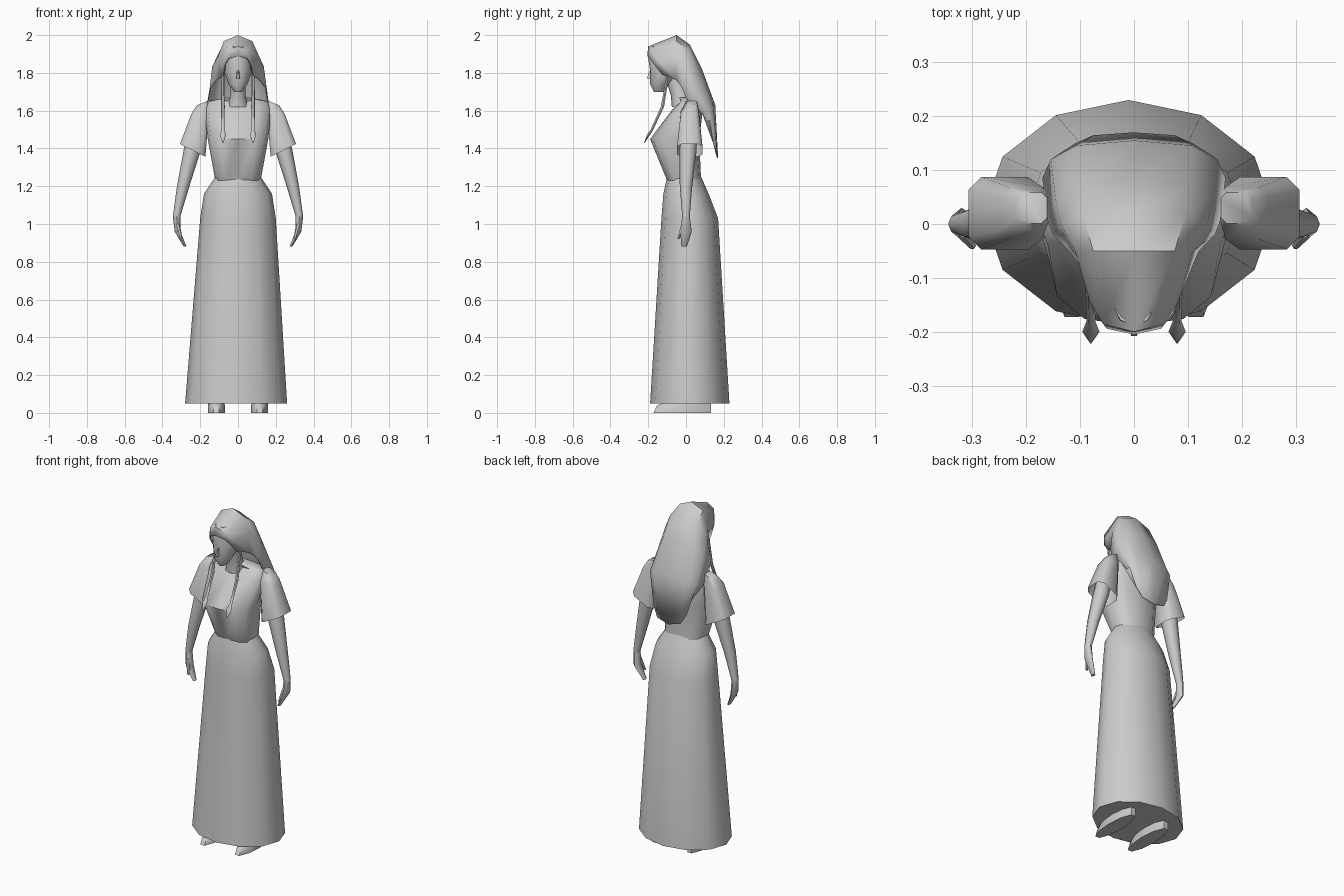
import bpy
import bmesh
import math

if "Cube" in bpy.data.objects:
    bpy.data.objects.remove(bpy.data.objects["Cube"], do_unlink=True)

clay = bpy.data.materials.new("plain grey")
clay.use_nodes = True
grey = (.6, .6, .6, 1)
clay.diffuse_color = grey
clay.node_tree.nodes["Principled BSDF"].inputs["Base Color"].default_value = grey


def finish(bm, name):
    """Turn a bmesh into a smooth object that keeps its sharp edges."""
    bmesh.ops.recalc_face_normals(bm, faces=bm.faces)
    mesh = bpy.data.meshes.new(name)
    bm.to_mesh(mesh)
    bm.free()
    mesh.materials.append(clay)
    obj = bpy.data.objects.new(name, mesh)
    bpy.context.collection.objects.link(obj)
    bpy.ops.object.select_all(action="DESELECT")
    obj.select_set(True)
    bpy.context.view_layer.objects.active = obj
    bpy.ops.object.shade_smooth_by_angle(angle=math.radians(50))
    return obj


def bridge(bm, rows, closed):
    """Join neighbouring rows of vertices with quads."""
    for low, high in zip(rows, rows[1:]):
        count = len(low)
        for i in range(count if closed else count - 1):
            j = (i + 1) % count
            bm.faces.new((low[i], low[j], high[j], high[i]))


def ring(z, wide, deep=None, x=0, y=0, tilt=0):
    """Cross-section with half width and half depth; round unless deep is given."""
    return z, wide, deep or wide, x, y, tilt


def rounded(value, power):
    return math.copysign(abs(value) ** (2 / power), value)


def loft(name, rings, sides=12, power=2, side=1, open_base=False):
    """Skin a stack of cross-sections; a higher power makes them squarer."""
    bm = bmesh.new()
    rows = []
    for z, wide, deep, x, y, tilt in rings:
        row = []
        for i in range(sides):
            angle = math.tau * (i + (power > 3) / 2) / sides
            across = wide * rounded(math.cos(angle), power)
            along = deep * rounded(math.sin(angle), power)
            row.append(bm.verts.new((side * (x + across), y + along, z + tilt * across)))
        rows.append(row)
    bridge(bm, rows, closed=True)
    if not open_base:
        bm.faces.new(rows[0])
    bm.faces.new(rows[-1])
    return finish(bm, name)


def pair(name, rings, **options):
    for label, side in (("left", 1), ("right", -1)):
        loft(label + "_" + name, rings, side=side, **options)


# Long skirt, gathered at the waist
loft("skirt", [
    ring(z=.05, wide=.27, deep=.21, x=-.01, y=.02),
    ring(z=1.03, wide=.2, deep=.15, y=.02),
    ring(z=1.16, wide=.18, deep=.12),
    ring(z=1.25, wide=.12, deep=.09, y=-.01),
])

# Fitted bodice with a forward bust and square shoulders
loft("bodice", [
    ring(z=1.23, wide=.12, deep=.09, y=-.01),
    ring(z=1.45, wide=.16, deep=.13, y=-.06),
    ring(z=1.61, wide=.18, deep=.08, y=.01),
    ring(z=1.65, wide=.16, deep=.05, y=.02),
    ring(z=1.67, wide=.06, deep=.04),
], power=2.5)

# Flared short sleeves, open at the cuff
pair("sleeve", [
    ring(z=1.39, wide=.07, x=.24, y=.02, tilt=.5),
    ring(z=1.59, wide=.05, x=.2, y=.02, tilt=-.2),
    ring(z=1.64, wide=.03, x=.19, y=.03, tilt=-.4),
], sides=8, power=4, open_base=True)

# Bare arms narrowing to the wrist
pair("arm", [
    ring(z=1.04, wide=.02, x=.325),
    ring(z=1.2, wide=.033, x=.29),
    ring(z=1.38, wide=.045, x=.245, y=.01),
    ring(z=1.55, wide=.045, x=.21, y=.02),
], sides=8)

# Flat hands with the fingers curling inwards, and a short thumb
pair("hand", [
    ring(z=.88, wide=.008, deep=.015, x=.28, y=-.01),
    ring(z=.96, wide=.015, deep=.03, x=.32),
    ring(z=1.04, wide=.02, x=.325),
], sides=8)
pair("thumb", [
    ring(z=.92, wide=.007, x=.3, y=-.04),
    ring(z=1, wide=.012, x=.32, y=-.015),
], sides=6)

# Neck and face
loft("neck", [
    ring(z=1.62, wide=.06, y=-.015),
    ring(z=1.68, wide=.04, deep=.05, y=-.03),
    ring(z=1.78, wide=.04, deep=.05, y=-.06),
], sides=8)
loft("head", [
    ring(z=1.7, wide=.02, deep=.03, y=-.14),
    ring(z=1.74, wide=.05, y=-.14),
    ring(z=1.81, wide=.075, deep=.09, y=-.1),
    ring(z=1.88, wide=.075, deep=.1, y=-.1),
    ring(z=1.94, wide=.05, deep=.09, y=-.1),
])
loft("nose", [
    ring(z=1.77, wide=.01, deep=.015, y=-.195),
    ring(z=1.82, wide=.005, y=-.185),
], sides=6)


# Long hair: curved rows from the forehead over the crown to the pointed tip
def hair_row(y, z, wide, sweep, drop):
    """Arc whose ends move by sweep in depth and by drop in height."""
    row = []
    for step in range(-3, 4):
        angle = math.pi / 6 * step
        fall = 1 - math.cos(angle)
        row.append((wide * rounded(math.sin(angle), 3), y + sweep * fall, z - drop * fall))
    return row


hair_rows = [
    hair_row(y=-.205, z=1.89, wide=.08, sweep=.08, drop=.1),
    hair_row(y=-.2, z=1.94, wide=.09, sweep=.11, drop=.16),
    hair_row(y=-.05, z=2, wide=.12, sweep=0, drop=.24),
    hair_row(y=.02, z=1.95, wide=.15, sweep=-.04, drop=.23),
    hair_row(y=.085, z=1.82, wide=.16, sweep=-.08, drop=.16),
    hair_row(y=.155, z=1.63, wide=.17, sweep=-.07, drop=.04),
    hair_row(y=.17, z=1.35, wide=.12, sweep=-.04, drop=-.15),
]
bm = bmesh.new()
rows = [[bm.verts.new(point) for point in row] for row in hair_rows]
bridge(bm, rows, closed=False)
hair = finish(bm, "hair")
shell = hair.modifiers.new("thickness", "SOLIDIFY")
shell.thickness = .006
shell.offset = -1

# Slim braids hanging in front, ending in a pointed tassel
pair("braid", [
    ring(z=1.43, wide=.002, x=.08, y=-.22),
    ring(z=1.47, wide=.016, deep=.01, x=.08, y=-.2),
    ring(z=1.5, wide=.008, x=.08, y=-.18),
    ring(z=1.62, wide=.01, x=.08, y=-.125),
    ring(z=1.82, wide=.007, x=.08, y=-.09),
], sides=6)

# Shoes: long low sole with a raised ankle
pair("shoe", [
    ring(z=0, wide=.045, deep=.16, x=.115, y=-.02),
    ring(z=.04, wide=.045, deep=.15, x=.115, y=-.01),
    ring(z=.1, wide=.035, deep=.06, x=.11, y=.06),
], sides=10)
